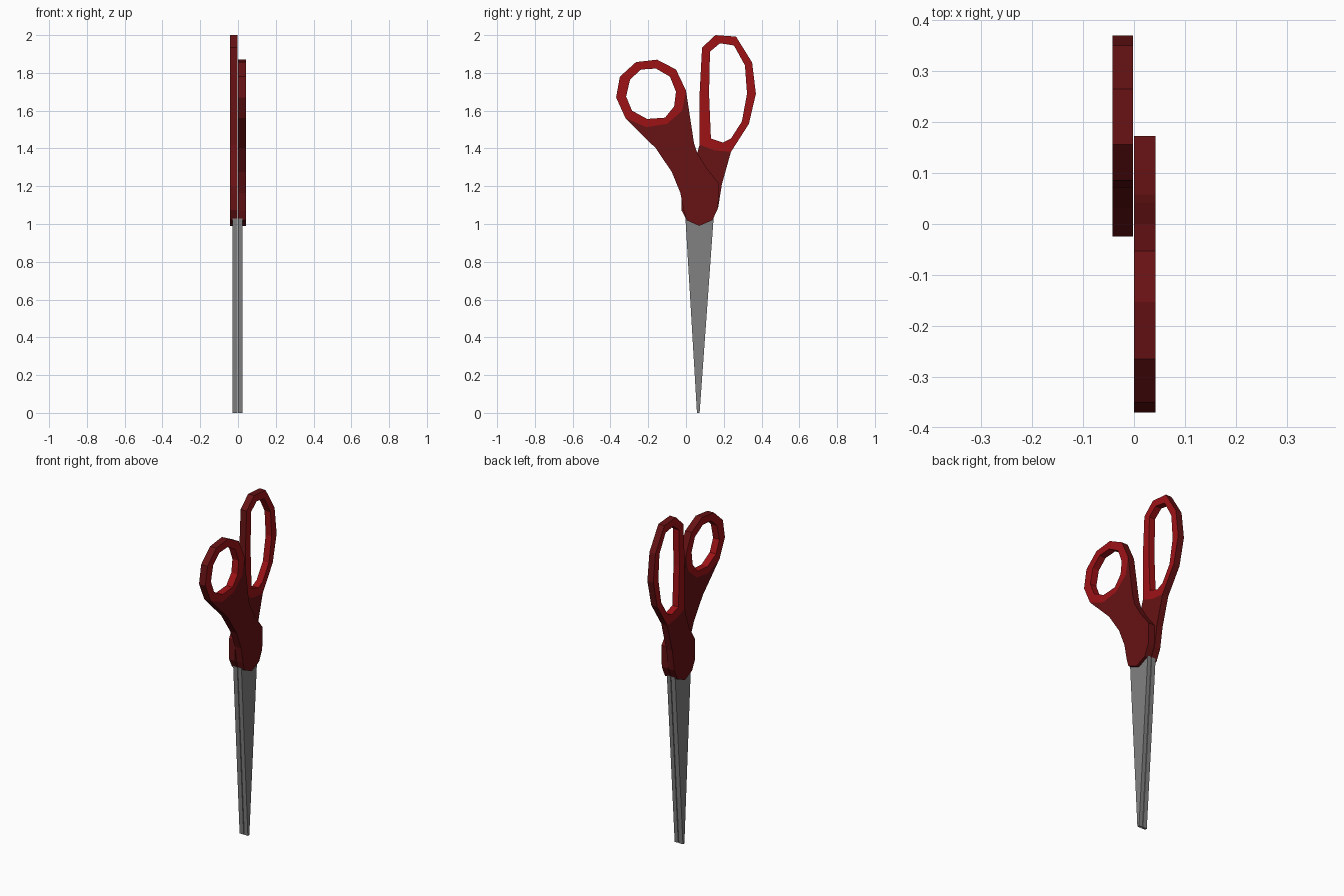
import bpy
import bmesh

if "Cube" in bpy.data.objects:
    bpy.data.objects.remove(bpy.data.objects["Cube"])


def material(name, rgb):
    m = bpy.data.materials.new(name)
    m.diffuse_color = (*rgb, 1.0)
    m.use_nodes = True
    m.node_tree.nodes["Principled BSDF"].inputs["Base Color"].default_value = m.diffuse_color
    return m


STEEL = material("steel grey", (0.22, 0.22, 0.22))
DARK = material("dark red", (0.135, 0.006, 0.007))
BRIGHT = material("bright red", (0.34, 0.006, 0.008))


def finish(bm, name, mats):
    bmesh.ops.recalc_face_normals(bm, faces=bm.faces)
    mesh = bpy.data.meshes.new(name)
    bm.to_mesh(mesh)
    bm.free()
    for m in mats:
        mesh.materials.append(m)
    ob = bpy.data.objects.new(name, mesh)
    bpy.context.collection.objects.link(ob)
    return ob


def loop(bm, points, x):
    return [bm.verts.new((x, y, z)) for y, z in points]


def plate(name, outline, x0, x1, mat):
    """Flat (y, z) outline given thickness along x."""
    bm = bmesh.new()
    a, b = loop(bm, outline, x0), loop(bm, outline, x1)
    n = len(a)
    bm.faces.new(a)
    bm.faces.new(b[::-1])
    for i in range(n):
        j = (i + 1) % n
        bm.faces.new((a[i], a[j], b[j], b[i]))
    return finish(bm, name, [mat])


def ring(name, outer, inner, x0, x1):
    """Finger loop: bright faces and hole, dark outer wall."""
    bm = bmesh.new()
    oa, ob = loop(bm, outer, x0), loop(bm, outer, x1)
    ia, ib = loop(bm, inner, x0), loop(bm, inner, x1)
    n = len(outer)
    for i in range(n):
        j = (i + 1) % n
        for p, q, mat in ((oa, ia, 0), (ia, ib, 0), (ib, ob, 0), (ob, oa, 1)):
            f = bm.faces.new((p[i], p[j], q[j], q[i]))
            f.material_index = mat
    return finish(bm, name, [BRIGHT, DARK])


# Thumb loop and its shank, on the +x side
thumb_outer = [(0, 1.706), (-.053, 1.818), (-.153, 1.87), (-.265, 1.857),
               (-.35, 1.78), (-.37, 1.67), (-.32, 1.56), (-.21, 1.513),
               (-.10, 1.53), (-.02, 1.60)]
thumb_inner = [(-.053, 1.70), (-.085, 1.78), (-.159, 1.823), (-.238, 1.818),
               (-.296, 1.765), (-.317, 1.675), (-.286, 1.60), (-.206, 1.556),
               (-.111, 1.563), (-.063, 1.622)]
thumb_shank = [thumb_outer[i] for i in (0, 9, 8, 7, 6)] + [
    (-.159, 1.40), (-.075, 1.275), (-.03, 1.165), (-.012, 1.07), (.003, 1.02),
    (.07, .99), (.14, 1.02), (.17, 1.085), (.173, 1.215), (.106, 1.30),
    (.058, 1.38), (.042, 1.43)]
ring("thumb_loop", thumb_outer, thumb_inner, 0.0, 0.042)
plate("thumb_shank", thumb_shank, 0.0, 0.042, DARK)

# Long finger loop and its shank, on the -x side
finger_outer = [(.085, 1.934), (.156, 2.0), (.265, 1.992), (.35, 1.855),
                (.37, 1.69), (.333, 1.53), (.238, 1.382), (.15, 1.39),
                (.072, 1.42), (.072, 1.69)]
finger_inner = [(.127, 1.913), (.18, 1.957), (.254, 1.945), (.312, 1.84),
                (.323, 1.69), (.296, 1.543), (.238, 1.452), (.196, 1.431),
                (.132, 1.452), (.122, 1.69)]
finger_shank = [finger_outer[i] for i in (6, 7, 8)] + [
    (.058, 1.37), (.03, 1.29), (-.025, 1.20), (-.025, 1.075), (.003, 1.02),
    (.07, .99), (.14, 1.02), (.17, 1.085), (.19, 1.21)]
ring("finger_loop", finger_outer, finger_inner, -0.042, -0.002)
plate("finger_shank", finger_shank, -0.042, -0.002, DARK)

# Two tapered blades running up into the shanks
blade = [(.058, 0), (.072, 0), (.146, 1.03), (-.003, 1.03)]
plate("right_blade", blade, 0.001, 0.025, STEEL)
plate("left_blade", blade, -0.030, -0.003, STEEL)
